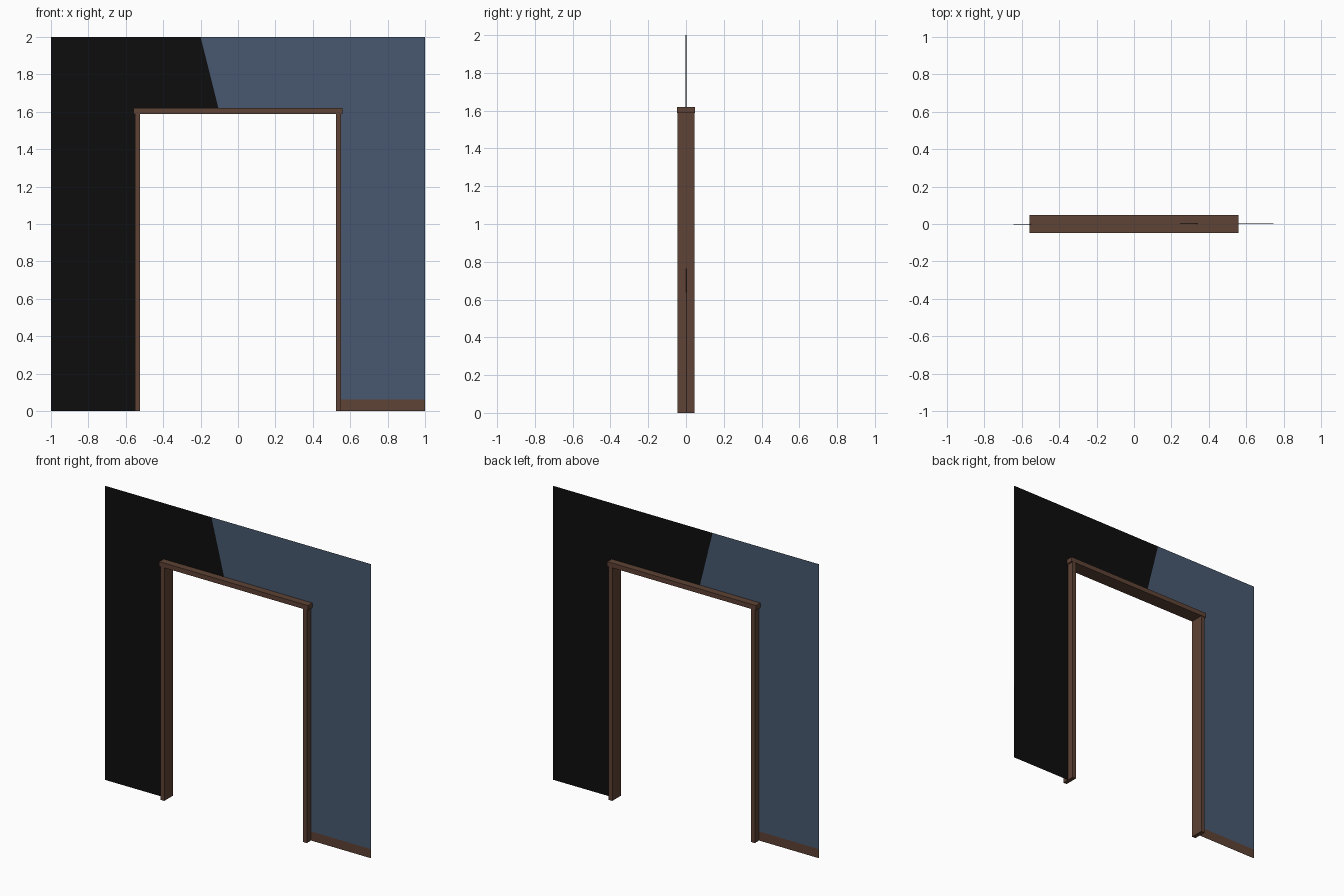
import bpy, bmesh

if "Cube" in bpy.data.objects:
    bpy.data.objects.remove(bpy.data.objects["Cube"])


def srgb(r, g, b):
    def f(c):
        c /= 255
        return c / 12.92 if c <= 0.04045 else ((c + 0.055) / 1.055) ** 2.4
    return (f(r), f(g), f(b), 1)


def material(name, rgb):
    m = bpy.data.materials.new(name)
    m.diffuse_color = srgb(*rgb)
    m.use_nodes = True
    m.node_tree.nodes["Principled BSDF"].inputs["Base Color"].default_value = m.diffuse_color
    return m


blue = material("slate_blue", (72, 89, 112))
black = material("near_black", (13, 13, 13))
brown = material("dark_brown", (94, 66, 53))


def finish(name, bm, mats):
    me = bpy.data.meshes.new(name)
    bm.to_mesh(me)
    bm.free()
    for m in mats:
        me.materials.append(m)
    ob = bpy.data.objects.new(name, me)
    bpy.context.collection.objects.link(ob)
    return ob


def box(name, x0, x1, y, z0, z1):
    bm = bmesh.new()
    bmesh.ops.create_cube(bm, size=1)
    for v in bm.verts:
        v.co = ((x0 + x1) / 2 + v.co.x * (x1 - x0), v.co.y * 2 * y,
                (z0 + z1) / 2 + v.co.z * (z1 - z0))
    return finish(name, bm, [brown])


def wall(name, mats, depth, skirting):
    """Paper-thin wall sheet with a doorway, y given by depth(x, z)."""
    xs, zs = [-1, -0.54, 0.54, 1], [0, 0.062, 1.6, 2]
    bm = bmesh.new()
    grid = [[bm.verts.new((x, depth(x, z), z)) for x in xs] for z in zs]
    for j in range(3):
        for i in range(3):
            if i == 1 and j < 2:
                continue  # doorway opening
            f = bm.faces.new((grid[j][i], grid[j][i + 1],
                              grid[j + 1][i + 1], grid[j + 1][i]))
            f.material_index = 1 if skirting and j == 0 else 0
    return finish(name, bm, mats)


# Painted sheet with a brown skirting band at the bottom
wall("painted_wall", [blue, brown], lambda x, z: 0.0, True)

# Dark sheet that crosses the painted one along a slanted line
wall("dark_wall", [black],
     lambda x, z: 0.003 * (x + 0.2 - 0.25 * (2 - z)), False)

# Door frame
for side, label in ((-1, "left"), (1, "right")):
    a, b = sorted((side * 0.523, side * 0.55))
    box(label + "_door_jamb", a, b, 0.046, 0, 1.59)
box("door_lintel", -0.56, 0.56, 0.048, 1.588, 1.62)
